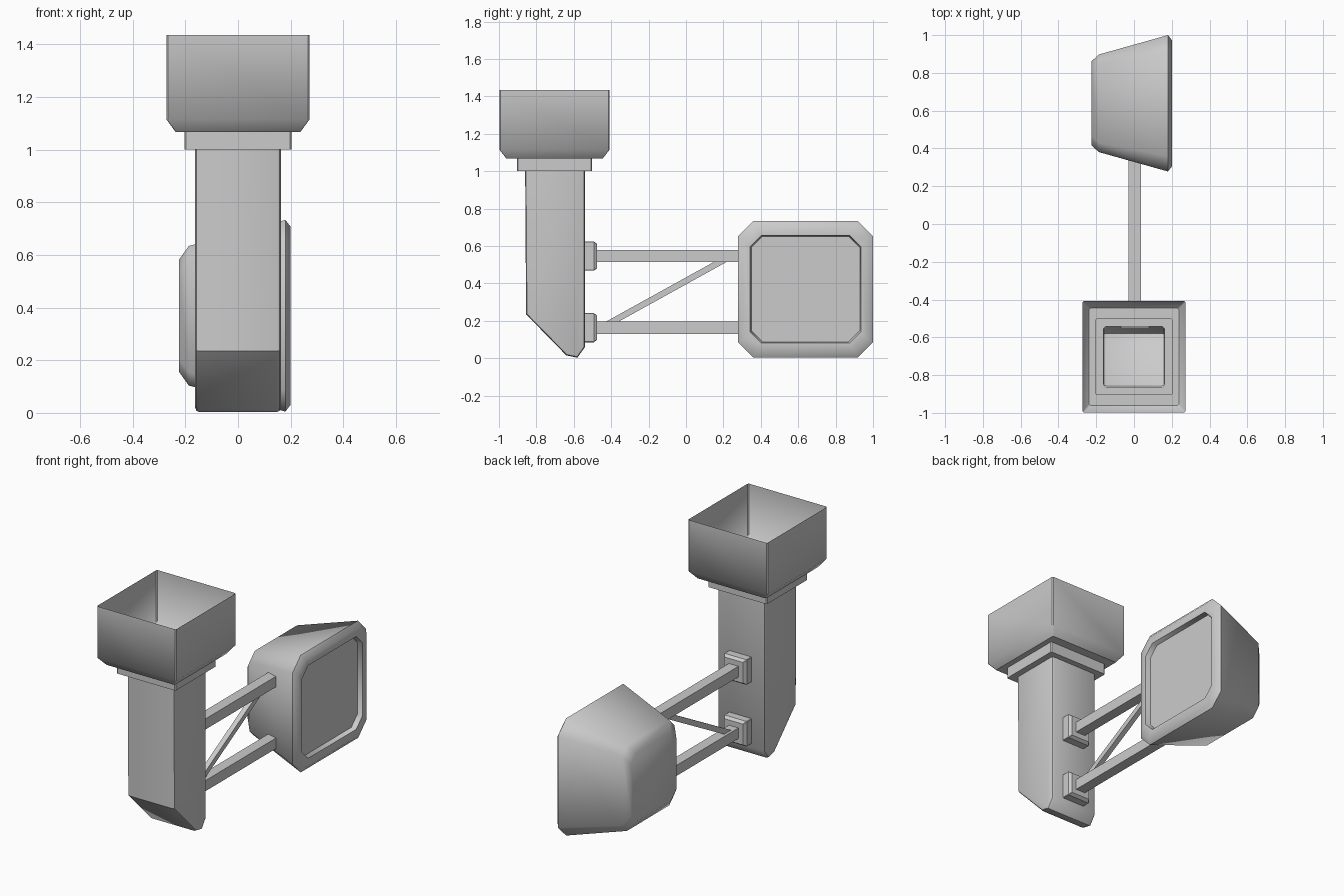
import bpy, bmesh, math
from mathutils import Vector

if "Cube" in bpy.data.objects:
    bpy.data.objects.remove(bpy.data.objects["Cube"])


def finish(name, bm, angle=40, bevel=0):
    bmesh.ops.recalc_face_normals(bm, faces=bm.faces)
    me = bpy.data.meshes.new(name)
    bm.to_mesh(me)
    bm.free()
    ob = bpy.data.objects.new(name, me)
    bpy.context.collection.objects.link(ob)
    bpy.ops.object.select_all(action='DESELECT')
    ob.select_set(True)
    bpy.context.view_layer.objects.active = ob
    bpy.ops.object.shade_smooth_by_angle(angle=math.radians(angle))
    return ob


def octagon(a, b, c):
    # rectangle with half sizes a, b and corner cut c
    return [(a, -b + c), (a, b - c), (a - c, b), (-a + c, b),
            (-a, b - c), (-a, -b + c), (-a + c, -b), (a - c, -b)]


def loft(name, rings, caps, angle=40):
    # rings: lists of 3D points with equal counts
    bm = bmesh.new()
    vs = [[bm.verts.new(p) for p in r] for r in rings]
    for r, s in zip(vs, vs[1:]):
        n = len(r)
        for i in range(n):
            bm.faces.new((r[i], r[(i + 1) % n], s[(i + 1) % n], s[i]))
    if caps:
        bm.faces.new(vs[0])
        bm.faces.new(vs[-1])
    return finish(name, bm, angle)


def beam(name, p, q, w, h):
    # rectangular bar lying in the yz plane
    p, q = Vector(p), Vector(q)
    d = (q - p).normalized()
    side = Vector((1, 0, 0))
    up = side.cross(d)
    quad = [(-1, -1), (1, -1), (1, 1), (-1, 1)]
    loft(name, [[c + side * i * w / 2 + up * j * h / 2 for i, j in quad]
                for c in (p, q)], True)


CY = -0.70

# open sheet hopper stepping down through the collar to the chute
steps = [(1.435, 0.272, 0.295, 0.006), (1.115, 0.272, 0.295, 0.006),
         (1.067, 0.237, 0.257, 0.006), (1.067, 0.203, 0.20, 0.006),
         (1.0, 0.203, 0.20, 0.006), (1.0, 0.162, 0.16, 0.012)]
loft("hopper", [[(x, CY - 0.003 + y, z) for x, y in octagon(a, b, c)]
                for z, a, b, c in steps], False)

# hollow chute with a slanted foot
bm = bmesh.new()
prof = [(-0.86, 1.0), (-0.855, 0.235), (-0.64, 0.015), (-0.58, 0.003),
        (-0.54, 0.06), (-0.54, 1.0)]
face = bm.faces.new([bm.verts.new((-0.163, y, z)) for y, z in prof])
ext = bmesh.ops.extrude_face_region(bm, geom=[face])
bmesh.ops.translate(bm, vec=(0.326, 0, 0),
                    verts=[g for g in ext['geom'] if isinstance(g, bmesh.types.BMVert)])
bm.normal_update()
top = [f for f in bm.faces if all(v.co.z > 0.99 for v in f.verts)]
bmesh.ops.delete(bm, geom=top, context='FACES_ONLY')
rim = [e for e in bm.edges if abs(e.verts[0].co.x - e.verts[1].co.x) < 1e-4
       and not all(v.co.z > 0.99 for v in e.verts)]
bmesh.ops.recalc_face_normals(bm, faces=bm.faces)
bmesh.ops.bevel(bm, geom=rim, offset=0.016, segments=2, profile=0.5,
                affect='EDGES', clamp_overlap=True)
finish("chute", bm, 40)

# wall brackets and support bars
for tag, z in (("upper", 0.546), ("lower", 0.163)):
    loft(tag + "_bracket",
         [[(0.005 + x, y, z + dz) for x, dz in octagon(s, s, 0.003)]
          for y, s in ((-0.55, 0.078), (-0.493, 0.078), (-0.475, 0.065))],
         True, 20)
    beam(tag + "_bar", (0.005, -0.49, z), (0.005, 0.38, z), 0.066, 0.066)
beam("diagonal_brace", (0.005, -0.44, 0.17), (0.005, 0.22, 0.535), 0.032, 0.033)

# tapered head with a recessed front panel facing +x
sections = [(-0.225, 0.222, 0.212, 0.05), (-0.187, 0.258, 0.265, 0.05),
            (0.18, 0.361, 0.364, 0.08), (0.2, 0.335, 0.338, 0.07),
            (0.2, 0.296, 0.288, 0.06), (0.17, 0.29, 0.282, 0.06)]
loft("head", [[(x, 0.639 + y, 0.369 + z) for y, z in octagon(a, b, c)]
              for x, a, b, c in sections], True, 50)
